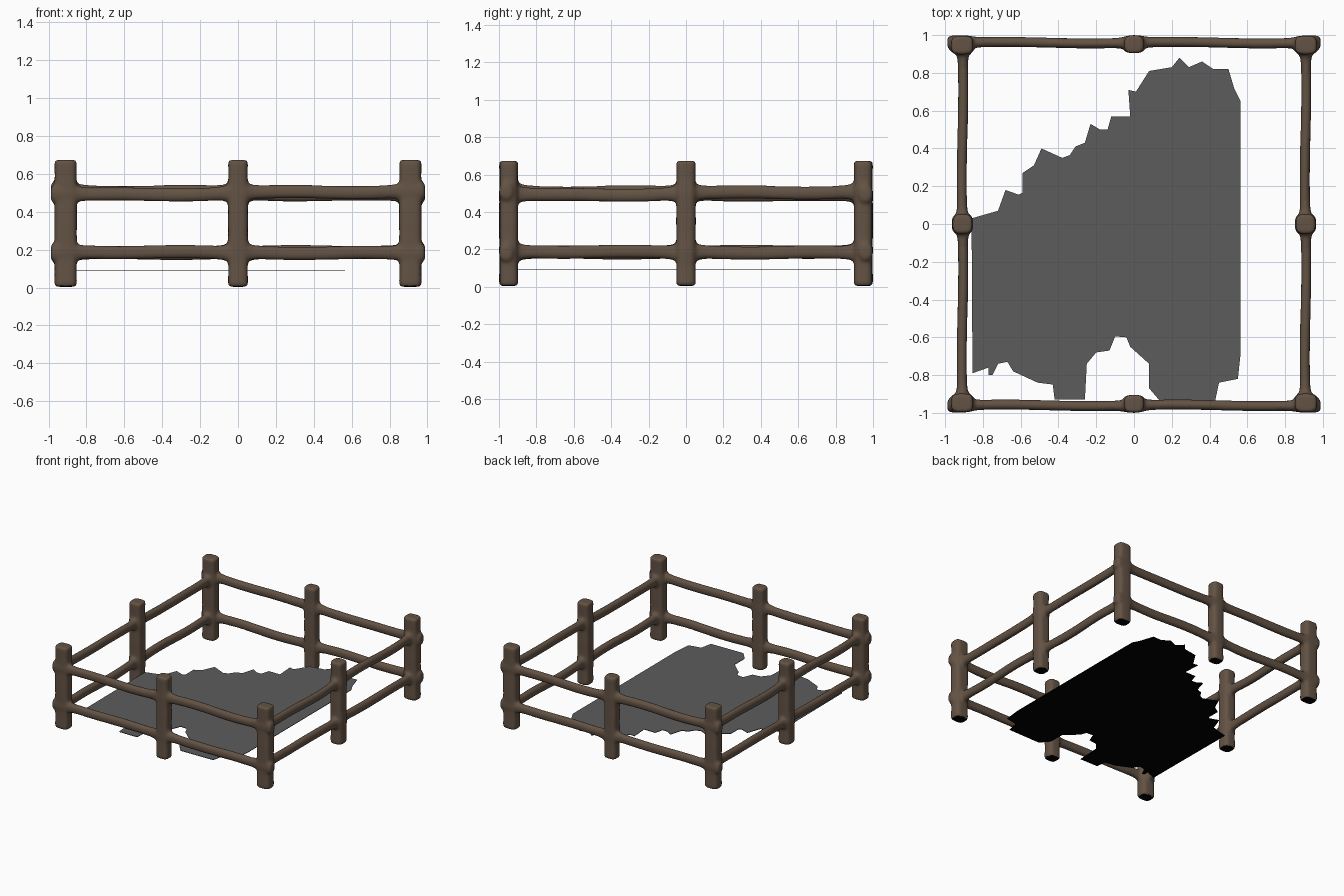
import bpy, bmesh, math
from mathutils import Vector

if "Cube" in bpy.data.objects:
    bpy.data.objects.remove(bpy.data.objects["Cube"])


def material(name, col):
    m = bpy.data.materials.new(name)
    m.diffuse_color = (*col, 1)
    m.use_nodes = True
    m.node_tree.nodes["Principled BSDF"].inputs["Base Color"].default_value = m.diffuse_color
    return m


WOOD = material("weathered_brown_wood", (0.125, 0.085, 0.058))
GROUND = material("dark_grey_ground", (0.108, 0.108, 0.108))
BLACK = material("black_underside", (0.0, 0.0, 0.0))


def finish(name, me, mats):
    ob = bpy.data.objects.new(name, me)
    bpy.context.collection.objects.link(ob)
    me.materials.clear()
    for m in mats:
        me.materials.append(m)
    bpy.context.view_layer.objects.active = ob
    ob.select_set(True)
    bpy.ops.object.shade_smooth_by_angle(angle=math.radians(40))
    ob.select_set(False)
    return ob


wood = bmesh.new()  # all posts and rails, fused below


def loft(rings, power, sides=16):
    """Skin rounded-square rings given as (centre, half axis a, half axis b)."""
    loops, faces = [], []
    for c, a, b in rings:
        loop = []
        for i in range(sides):
            t = 2 * math.pi * (i + 0.5) / sides
            ct, st = math.cos(t), math.sin(t)
            ca = math.copysign(abs(ct) ** power, ct)
            sb = math.copysign(abs(st) ** power, st)
            loop.append(wood.verts.new(Vector(c) + Vector(a) * ca + Vector(b) * sb))
        loops.append(loop)
    for l0, l1 in zip(loops, loops[1:]):
        for i in range(sides):
            j = (i + 1) % sides
            faces.append(wood.faces.new((l0[i], l0[j], l1[j], l1[i])))
    faces += [wood.faces.new(loops[0]), wood.faces.new(loops[-1])]
    bmesh.ops.recalc_face_normals(wood, faces=faces)


# Posts: slightly tapered, rounded ends, swelling where the rails meet them
def post(x, y, hx, hy):
    levels = [0.004, 0.02, 0.07, 0.11, 0.15, 0.19, 0.23, 0.28, 0.35,
              0.41, 0.45, 0.5, 0.54, 0.58, 0.62, 0.66, 0.673]
    rings = []
    for z in levels:
        swell = 0.008 * max(math.exp(-((z - c) / 0.05) ** 2) for c in (0.19, 0.5))
        f = 0.9 if z in (levels[0], levels[-1]) else 1 - 0.06 * math.sin(z * 9) ** 2
        rings.append(((x, y, z), ((hx + swell) * f, 0, 0), (0, (hy + swell * 0.3) * f, 0)))
    loft(rings, 0.55)


for sx in (-1, 1):
    post(sx * 0.908, 0, 0.053, 0.053)
    for sy in (-1, 1):
        post(sx * 0.91, sy * 0.947, 0.06, 0.05)
for sy in (-1, 1):
    post(0, sy * 0.952, 0.053, 0.048)


# Rails: wavy poles that flare into the posts
def rail(p, q, z, wave, overhang):
    p, q = Vector(p), Vector(q)
    d = (q - p).normalized()
    n = Vector((-d.y, d.x, 0))
    length = (q - p).length
    dists = [0, 0.035, 0.055, 0.08, 0.12] + [0.12 + (length - 0.24) * i / 12 for i in range(1, 12)]
    dists += [length - s for s in (0.12, 0.08, 0.055, 0.035, 0)]
    rings = []
    for s in dists:
        e = min(s, length - s)
        t = s / length
        flare = max(0, 1 - max(0, e - 0.03) / 0.08) ** 2
        dz = wave * math.sin(math.pi * t) + 0.003 * math.sin(9 * t + z * 9)
        hz = 0.036 + 0.022 * flare
        hn = 0.027 + 0.012 * flare
        c = p + d * s + n * 0.004 * math.sin(2 * math.pi * t)
        rings.append((c + Vector((0, 0, z + dz)), n * hn, Vector((0, 0, hz))))
    if overhang:
        # blunt bulge poking through the corner post
        at_start = overhang < 0
        c, a, b = rings[0] if at_start else rings[-1]
        out = -d if at_start else d
        extra = [(c + out * 0.055, a, b), (c + out * 0.078, a * 0.8, b * 0.65)]
        rings = extra[::-1] + rings if at_start else rings + extra
    loft(rings, 0.85)


# Four fence sides, each turned a quarter further around the pen
corners = [((-0.91, -0.96), (0.91, -0.96)), ((0.908, -0.945), (0.908, 0.945)),
           ((0.91, 0.96), (-0.91, 0.96)), ((-0.908, 0.945), (-0.908, -0.945))]
for k, (a, b) in enumerate(corners):
    A, B = Vector((*a, 0)), Vector((*b, 0))
    M = (A + B) / 2
    over = 1 if k % 2 == 0 else 0
    rail(A, M, 0.499, -0.009, -over)
    rail(M, B, 0.508, -0.005, over)
    rail(A, M, 0.184, 0.004, -over)
    rail(M, B, 0.186, -0.004, over)

# Fuse posts and rails into one soft carved surface
raw = bpy.data.meshes.new("fence_raw")
wood.to_mesh(raw)
wood.free()
helper = bpy.data.objects.new("fence_helper", raw)
bpy.context.collection.objects.link(helper)
rm = helper.modifiers.new("fuse", 'REMESH')
rm.mode = 'VOXEL'
rm.voxel_size = 0.01
sm = helper.modifiers.new("soften", 'SMOOTH')
sm.factor = 0.5
sm.iterations = 7
dg = bpy.context.evaluated_depsgraph_get()
fused = bpy.data.meshes.new_from_object(helper.evaluated_get(dg))
bpy.data.objects.remove(helper)
fence = finish("fence_posts_and_rails", fused, [WOOD, BLACK])
# Post undersides are black
for f in fence.data.polygons:
    f.material_index = 1 if f.center.z < 0.03 and f.normal.z < -0.75 else 0

# Ragged ground patch: grey on top, black underneath
outline = [(-.86, .03), (-.72, .07), (-.68, .18), (-.61, .155), (-.59, .165), (-.59, .27),
           (-.53, .31), (-.49, .40), (-.38, .35), (-.34, .365), (-.31, .41), (-.26, .43),
           (-.23, .53), (-.18, .50), (-.14, .50), (-.12, .57), (-.02, .57), (-.03, .71),
           (.01, .70), (.08, .81), (.20, .83), (.24, .88), (.29, .83), (.36, .86),
           (.42, .82), (.50, .82), (.53, .72), (.565, .65), (.565, -.68), (.55, -.82),
           (.45, -.84), (.43, -.935), (.14, -.94), (.08, -.87), (.08, -.74), (-.02, -.65),
           (-.04, -.60), (-.10, -.595), (-.13, -.67), (-.20, -.68), (-.25, -.74), (-.26, -.93),
           (-.42, -.93), (-.43, -.85), (-.51, -.84), (-.64, -.78), (-.67, -.73), (-.72, -.74),
           (-.75, -.80), (-.77, -.80), (-.77, -.76), (-.855, -.79)]
bm = bmesh.new()
bottom = bm.faces.new([bm.verts.new((x, y, 0.089)) for x, y in outline])
ext = bmesh.ops.extrude_face_region(bm, geom=[bottom], use_keep_orig=True)
for v in ext["geom"]:
    if isinstance(v, bmesh.types.BMVert):
        v.co.z = 0.093
bmesh.ops.recalc_face_normals(bm, faces=bm.faces)
for f in bm.faces:
    f.material_index = 0 if f.normal.z > 0.5 else 1
bmesh.ops.triangulate(bm, faces=bm.faces)
me = bpy.data.meshes.new("ground_patch")
bm.to_mesh(me)
bm.free()
indices = [f.material_index for f in me.polygons]
patch = finish("ground_patch", me, [GROUND, BLACK])
for f, i in zip(patch.data.polygons, indices):
    f.material_index = i
